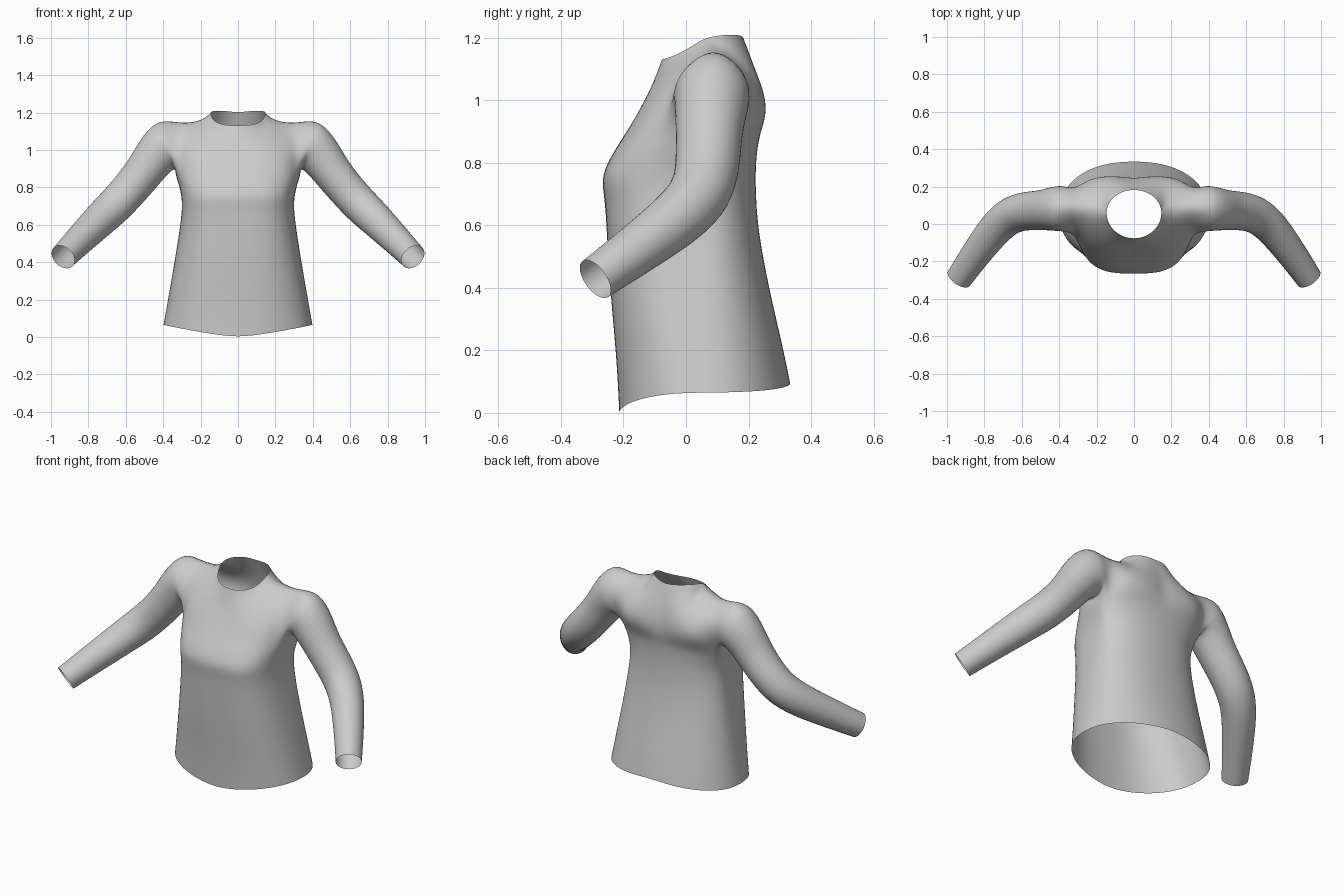
import bpy, bmesh
from math import sin, cos, pi
from mathutils import Vector

if "Cube" in bpy.data.objects:
    bpy.data.objects.remove(bpy.data.objects["Cube"])

K = 16        # segments in half a torso ring (0 = front centre, 8 = side, 16 = back centre)
bm = bmesh.new()
V = {}        # (row, column) -> vertex


def power(v, e):
    return max(v, 0.0) ** e


# Torso rings: height, half width, front y, back y, side y, front squareness, hem tilt
ROWS = [
    (0.00, 0.400, -0.215, 0.335, 0.06, 0.85, 1.0),
    (0.16, 0.376, -0.222, 0.310, 0.06, 0.80, 0.6),
    (0.38, 0.342, -0.243, 0.266, 0.06, 0.75, 0.2),
    (0.58, 0.312, -0.255, 0.232, 0.06, 0.70, 0.0),
    (0.68, 0.300, -0.260, 0.225, 0.06, 0.66, 0.0),
    (0.75, 0.302, -0.273, 0.223, 0.06, 0.65, 0.0),
    (0.81, 0.316, -0.247, 0.225, 0.07, 0.68, 0.0),
    (0.87, 0.337, -0.210, 0.232, 0.08, 0.72, 0.0),
]
PIT = len(ROWS) - 1
TOP = PIT + 4


def torso_point(row, k):
    z, hw, yf, yb, ys, ef, tilt = row
    a = pi * k / K
    s, c = sin(a), cos(a)
    if k <= K // 2:
        x = hw * power(s, ef)
        y = ys - (ys - yf) * power(c, ef)
        lift = 0.065 * (x / hw) ** 1.3
    else:
        x = hw * power(s, 0.9)
        y = ys + (yb - ys) * power(-c, 0.9)
        lift = 0.095 - 0.03 * x / hw
    return Vector((0 if k in (0, K) else x, y, z + tilt * lift))


for r, row in enumerate(ROWS):
    for k in range(K + 1):
        V[r, k] = bm.verts.new(torso_point(row, k))


# Chest, upper back, neckline and shoulder seam
def chest_mid(j, back):
    s = j / 6
    if back:
        y = 0.243 + 0.018 * sin(pi * s) - 0.05 * s ** 3
    else:
        y = -0.13 + 0.11 * s ** 2.5
    return Vector((0.32 * s, y, 1.0 + 0.04 * s))


def chest_top(j, back):
    if j > 4:
        return Vector(((0.24, 0.08, 1.165), (0.33, 0.09, 1.165))[j - 5])
    a = pi / 2 * j / 4
    if back:
        return Vector((0.15 * sin(a), 0.06 + 0.125 * cos(a), 1.20 + 0.01 * sin(2 * a)))
    return Vector((0.15 * sin(a), 0.06 - 0.14 * cos(a), 1.13 + 0.07 * (1 - cos(a)) ** 1.5))


for back in (False, True):
    for j in range(7):
        k = K - j if back else j
        low, mid, top = V[PIT, k].co, chest_mid(j, back), chest_top(j, back)
        for n in range(1, 5):
            if back and n == 4 and j >= 4:
                V[TOP, k] = V[TOP, j]      # shoulder seam shared with the front
                continue
            t = n / 4
            p = low * (2 * (t - 0.5) * (t - 1)) + mid * (4 * t * (1 - t)) + top * (2 * t * (t - 0.5))
            V[PIT + n, k] = bm.verts.new(p)

for r in range(TOP):
    for k in range(K):
        if r >= PIT and 6 <= k < 10:
            continue                       # armhole
        bm.faces.new((V[r, k], V[r, k + 1], V[r + 1, k + 1], V[r + 1, k]))

# Sleeve: starts at the armhole loop, top -> front -> underarm -> back
loop = [V[TOP - n, 6] for n in range(4)]
loop += [V[PIT, k] for k in range(6, 11)]
loop += [V[PIT + n, 10] for n in range(1, 4)]

# Sleeve rings: centre, up radius, side radius
SLEEVE = [
    ((0.385, 0.085, 1.030), 0.145, 0.125),
    ((0.440, 0.080, 0.972), 0.117, 0.116),
    ((0.500, 0.073, 0.885), 0.104, 0.105),
    ((0.580, 0.070, 0.787), 0.101, 0.104),
    ((0.658, 0.050, 0.702), 0.100, 0.102),
    ((0.730, -0.010, 0.635), 0.094, 0.094),
    ((0.800, -0.100, 0.565), 0.086, 0.086),
    ((0.870, -0.195, 0.495), 0.078, 0.078),
    ((0.935, -0.290, 0.428), 0.071, 0.071),
]
centres = [Vector(s[0]) for s in SLEEVE]
for i, (c, ru, rf) in enumerate(SLEEVE):
    axis = centres[min(i + 1, len(SLEEVE) - 1)] - centres[max(i - 1, 0)]
    if i == 0:
        axis = Vector((0.92, 0, -0.36))
    axis.normalize()
    up = (Vector((0, 0, 1)) - axis * axis.z).normalized()
    front = axis.cross(up)
    ring = []
    for n in range(12):
        a = 2 * pi * n / 12
        ring.append(bm.verts.new(centres[i] + 1.04 * (up * ru * cos(a) + front * rf * sin(a))))
    for n in range(12):
        m = (n + 1) % 12
        bm.faces.new((loop[n], loop[m], ring[m], ring[n]))
    loop = ring

# Finished garment: mirrored half, smoothed
for f in bm.faces:
    f.smooth = True
mesh = bpy.data.meshes.new("long_sleeve_shirt")
bm.to_mesh(mesh)
bm.free()
shirt = bpy.data.objects.new("long_sleeve_shirt", mesh)
bpy.context.collection.objects.link(shirt)
mirror = shirt.modifiers.new("mirror", 'MIRROR')
mirror.use_clip = True
mirror.merge_threshold = 0.001
smooth = shirt.modifiers.new("smooth", 'SUBSURF')
smooth.levels = 2
smooth.render_levels = 2
